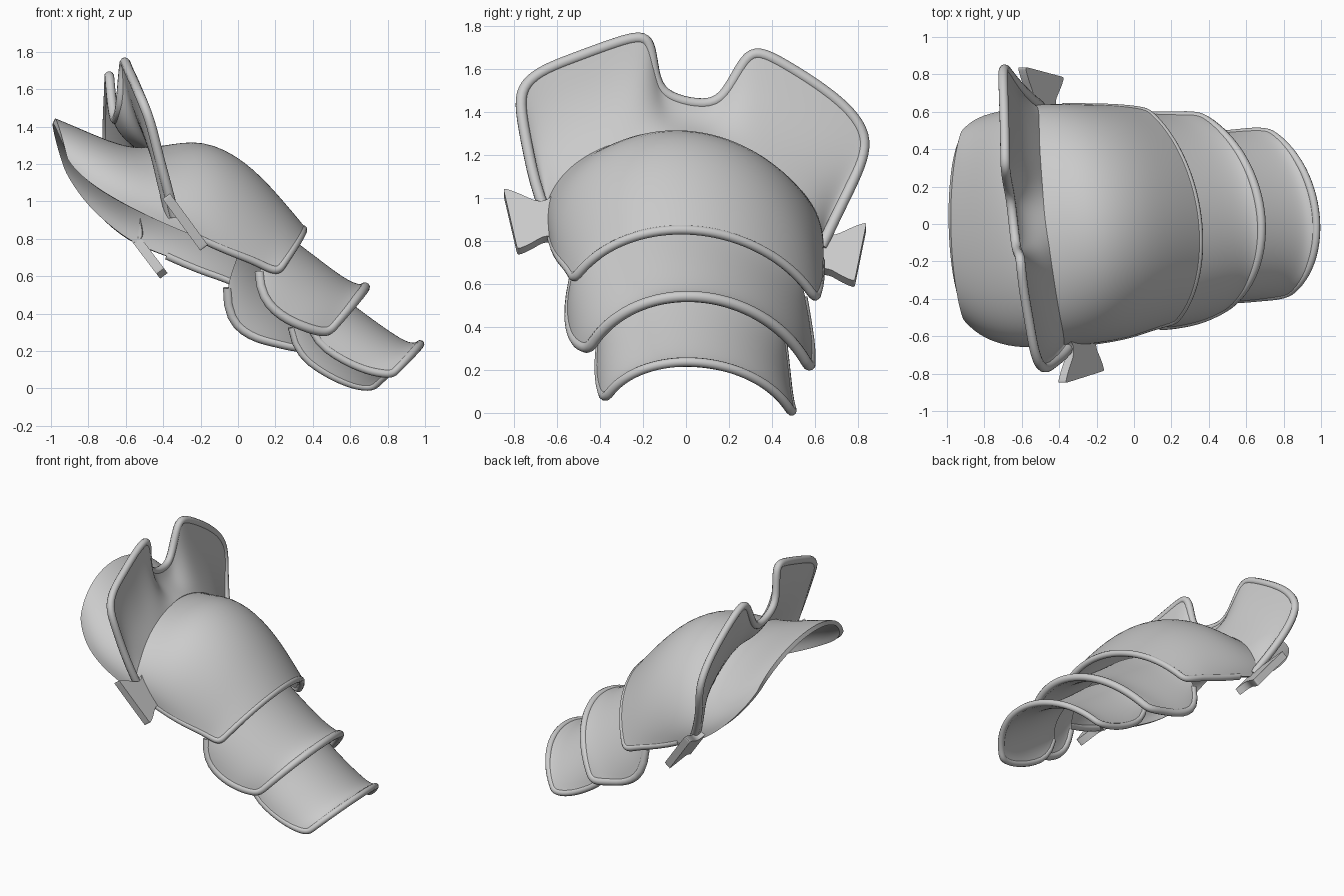
import bpy
from math import sin, cos, radians
from mathutils import Vector


def finish(ob, angle):
    """Apply modifiers / bevel and shade smooth."""
    bpy.ops.object.select_all(action='DESELECT')
    bpy.context.view_layer.objects.active = ob
    ob.select_set(True)
    bpy.ops.object.convert(target='MESH')
    bpy.ops.object.shade_smooth_by_angle(angle=radians(angle))


def make_plate(name, rows, thick=0.03):
    """Smooth thin sheet through a grid of points."""
    n = len(rows[0])
    verts = [p for r in rows for p in r]
    faces = [(i * n + j, i * n + j + 1, (i + 1) * n + j + 1, (i + 1) * n + j)
             for i in range(len(rows) - 1) for j in range(n - 1)]
    me = bpy.data.meshes.new(name)
    me.from_pydata(verts, [], faces)
    ob = bpy.data.objects.new(name, me)
    bpy.context.collection.objects.link(ob)
    sub = ob.modifiers.new("smooth", 'SUBSURF')
    sub.levels = sub.render_levels = 2
    sol = ob.modifiers.new("thickness", 'SOLIDIFY')
    sol.thickness, sol.offset = thick, 0
    finish(ob, 40)


def make_bead(name, pts, r=0.026):
    """Rounded rim following a border."""
    cu = bpy.data.curves.new(name, 'CURVE')
    cu.dimensions = '3D'
    cu.bevel_depth, cu.bevel_resolution = r, 3
    cu.use_fill_caps = True
    sp = cu.splines.new('NURBS')
    sp.points.add(len(pts) - 1)
    for p, q in zip(sp.points, pts):
        p.co = (*q, 1)
    sp.order_u, sp.use_endpoint_u, sp.resolution_u = 4, True, 4
    ob = bpy.data.objects.new(name, cu)
    bpy.context.collection.objects.link(ob)
    finish(ob, 60)


def arch(cx, cz, ex, ez, w, ang, shx, yc=0.04, shz=0.08, n=24):
    """Skewed arch from edge to crown to edge."""
    a = radians(ang)
    out = []
    for j in range(n + 1):
        t = (-1 + 2 * j / n) * a
        y = w * sin(t) / (sin(a) if ang < 90 else 1)
        f = (1 - cos(t)) / (1 - cos(a))
        out.append(Vector((cx + (ex - cx) * f - shx * y, y + yc,
                           cz + (ez - cz) * f - shz * y)))
    return out


def border(rows, first):
    """Side edge, outer rim, other side edge."""
    return ([r[0] for r in rows[first:-1]] + rows[-1]
            + [r[-1] for r in rows[first:-1]][::-1])


# main shoulder shell: inner flange, dome, outer rim
shell = [arch(*s) for s in (
    (-0.985, 1.43, -0.91, 1.18, 0.50, 70, 0.02, -0.01, 0.05),
    (-0.88, 1.385, -0.82, 1.06, 0.58, 80, 0.03, -0.02, 0.07),
    (-0.74, 1.32, -0.67, 0.94, 0.62, 90, 0.06, -0.03, 0.09),
    (-0.58, 1.26, -0.49, 0.83, 0.635, 96, 0.10, -0.01, 0.10),
    (-0.40, 1.28, -0.30, 0.76, 0.63, 98, 0.13, 0.0),
    (-0.20, 1.32, -0.15, 0.69, 0.615, 92, 0.13, 0.01),
    (0.02, 1.21, -0.01, 0.645, 0.59, 80, 0.13, 0.03),
    (0.20, 1.02, 0.08, 0.60, 0.57, 70, 0.13),
    (0.34, 0.85, 0.14, 0.58, 0.56, 62, 0.13))]
make_plate("shoulder_shell", shell)
make_bead("shoulder_shell_rim", border(shell, 4), 0.022)

# two overlapping lower lames
upper = [arch(*s) for s in (
    (0.12, 0.90, 0.03, 0.58, 0.53, 85, 0.16, 0.01),
    (0.22, 0.82, 0.03, 0.45, 0.555, 88, 0.16, 0.01, 0.10),
    (0.37, 0.71, 0.12, 0.34, 0.56, 85, 0.15, 0.02, 0.10),
    (0.53, 0.59, 0.27, 0.29, 0.545, 76, 0.13, 0.03),
    (0.62, 0.54, 0.36, 0.265, 0.53, 70, 0.12, 0.05),
    (0.675, 0.54, 0.42, 0.26, 0.51, 65, 0.12, 0.06))]
make_plate("upper_lame", upper)
make_bead("upper_lame_rim", border(upper, 0))

lower = [arch(*s) for s in (
    (0.42, 0.58, 0.33, 0.36, 0.42, 85, 0.10, 0.03),
    (0.54, 0.48, 0.35, 0.23, 0.435, 86, 0.10, 0.03),
    (0.70, 0.36, 0.50, 0.12, 0.44, 83, 0.10, 0.035),
    (0.84, 0.26, 0.64, 0.06, 0.44, 77, 0.11, 0.05),
    (0.92, 0.22, 0.71, 0.045, 0.44, 72, 0.12, 0.055),
    (0.97, 0.235, 0.77, 0.04, 0.43, 68, 0.12, 0.06))]
make_plate("lower_lame", lower)
make_bead("lower_lame_rim", border(lower, 0), 0.022)

# upright collar guard with two wings and a neck notch
outline = [Vector(p) for p in (
    (-0.34, -0.65, 0.92), (-0.37, -0.70, 1.05), (-0.42, -0.735, 1.22),
    (-0.46, -0.77, 1.40), (-0.50, -0.77, 1.51), (-0.535, -0.68, 1.59),
    (-0.56, -0.52, 1.65), (-0.59, -0.36, 1.71), (-0.605, -0.22, 1.755),
    (-0.61, -0.17, 1.73), (-0.62, -0.155, 1.62), (-0.63, -0.13, 1.49),
    (-0.645, 0.0, 1.44), (-0.66, 0.14, 1.43), (-0.675, 0.21, 1.52),
    (-0.685, 0.27, 1.64), (-0.69, 0.33, 1.69), (-0.69, 0.46, 1.62),
    (-0.695, 0.62, 1.52), (-0.70, 0.76, 1.41), (-0.70, 0.84, 1.29),
    (-0.68, 0.82, 1.17), (-0.63, 0.75, 1.02), (-0.56, 0.68, 0.88),
    (-0.50, 0.63, 0.77))]
base = arch(-0.48, 1.28, -0.43, 0.86, 0.61, 92, 0.12, 0.0, n=len(outline) - 1)
collar = [[b.lerp(o, v) + Vector((-0.06, 0, -0.02)) * (v * (1 - v) * 2)
           for b, o in zip(base, outline)] for v in (0, 0.33, 0.67, 1)]
make_plate("collar_guard", collar)
make_bead("collar_guard_rim", outline)

# flared strap tabs on both sides
for name, top, bottom, inward in (
        ("front_strap_tab", (-0.385, -0.85, 1.03), (-0.18, -0.785, 0.75), 0.23),
        ("rear_strap_tab", (-0.60, 0.84, 0.87), (-0.395, 0.785, 0.60), -0.22)):
    a, b = Vector(top), Vector(bottom)
    mid, half = (a + b) / 2, (a - b) / 2
    rows = []
    for v, k in ((0, 1), (0.08, 0.98), (0.35, 0.8), (0.6, 0.55), (0.85, 0.6), (1, 0.85)):
        c = mid + Vector((0, inward * v, 0))
        rows.append([c + half * k * s for s in (-1, -0.9, 0, 0.9, 1)])
    make_plate(name, rows, 0.05)
